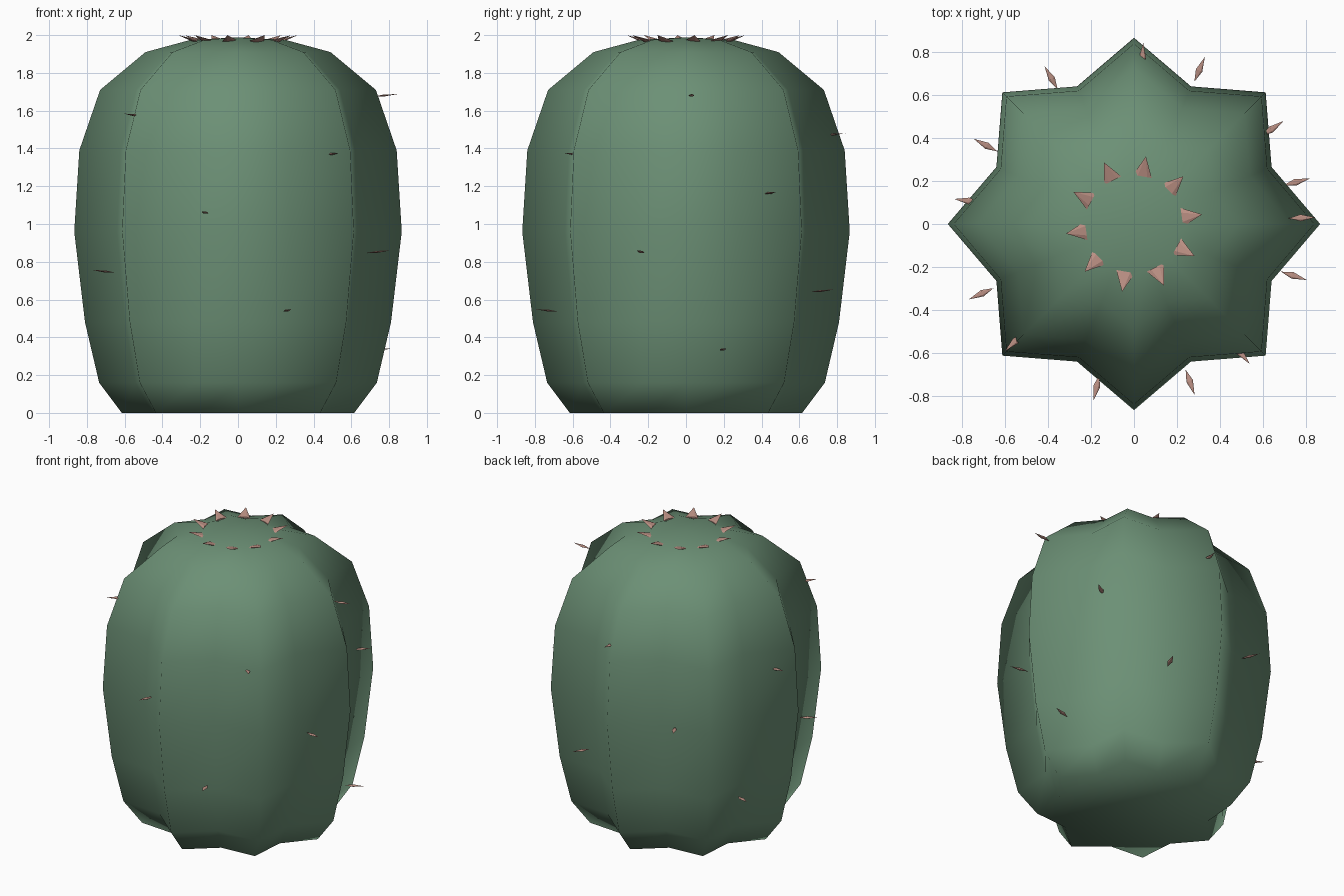
import bpy, bmesh
from math import sin, cos, pi, radians
from mathutils import Matrix, Vector

cube = bpy.data.objects.get("Cube")
if cube:
    bpy.data.objects.remove(cube, do_unlink=True)


def material(name, rgb):
    mat = bpy.data.materials.new(name)
    mat.use_nodes = True
    mat.diffuse_color = (*rgb, 1)
    mat.node_tree.nodes["Principled BSDF"].inputs["Base Color"].default_value = (*rgb, 1)
    return mat


def finish(name, bm, mat, smooth):
    bmesh.ops.recalc_face_normals(bm, faces=bm.faces)
    for face in bm.faces:
        face.smooth = smooth
    mesh = bpy.data.meshes.new(name)
    bm.to_mesh(mesh)
    bm.free()
    mesh.materials.append(mat)
    obj = bpy.data.objects.new(name, mesh)
    bpy.context.collection.objects.link(obj)
    return obj


green = material("cactus green", (0.15, 0.28, 0.18))
pink = material("spine pink", (0.50, 0.28, 0.23))

# Ribbed body: star-shaped rings following a barrel profile (ridge radius, height)
RIBS, VALLEY = 8, 0.8
PROFILE = [(0.615, 0), (0.735, 0.16), (0.81, 0.48), (0.867, 0.96),
           (0.84, 1.39), (0.73, 1.71), (0.49, 1.91), (0.25, 1.975)]
bm = bmesh.new()
rings = []
for radius, z in PROFILE:
    ring = []
    for i in range(RIBS * 2):
        r = radius * (VALLEY if i % 2 else 1)
        a = pi * i / RIBS
        ring.append(bm.verts.new((r * cos(a), r * sin(a), z)))
    rings.append(ring)
crown = bm.verts.new((0, 0, 1.988))
count = RIBS * 2
for i in range(count):
    j = (i + 1) % count
    for low, high in zip(rings, rings[1:]):
        bm.faces.new((low[i], low[j], high[j], high[i]))
    bm.faces.new((rings[-1][i], rings[-1][j], crown))
bm.faces.new(rings[0])
finish("cactus_body", bm, green, True)


def spine(name, angle, inner, outer, waist, width, thickness, sides=6):
    """Flattened spike from inner to outer (radius, height), widest at waist."""
    bm = bmesh.new()
    start, end = (Vector((r, 0, z)) for r, z in (inner, outer))
    middle = start.lerp(end, waist)
    ring = [bm.verts.new(middle + Vector((0, width * cos(2 * pi * k / sides),
                                          thickness * sin(2 * pi * k / sides))))
            for k in range(sides)]
    ends = [bm.verts.new(end)]
    if waist > 0:
        ends.append(bm.verts.new(start))
    else:
        bm.faces.new(ring)
    for tip in ends:
        for k in range(sides):
            bm.faces.new((ring[k], ring[(k + 1) % sides], tip))
    bm.transform(Matrix.Rotation(angle, 4, "Z"))
    finish(name, bm, pink, False)


# Crown of ten short wide spines
for k in range(10):
    spine(f"crown_spine_{k + 1}", radians(8 + 36 * k),
          (0.225, 1.968), (0.32, 2.0), 0, 0.044, 0.01)

# Thin side spines climbing in a golden-angle spiral
for k in range(14):
    z = 0.33 + 0.1035 * k
    spine(f"side_spine_{k + 1}", radians(14.5 + 137.508 * k),
          (0.72, z), (0.845, z + 0.012), 0.45, 0.016, 0.006)
